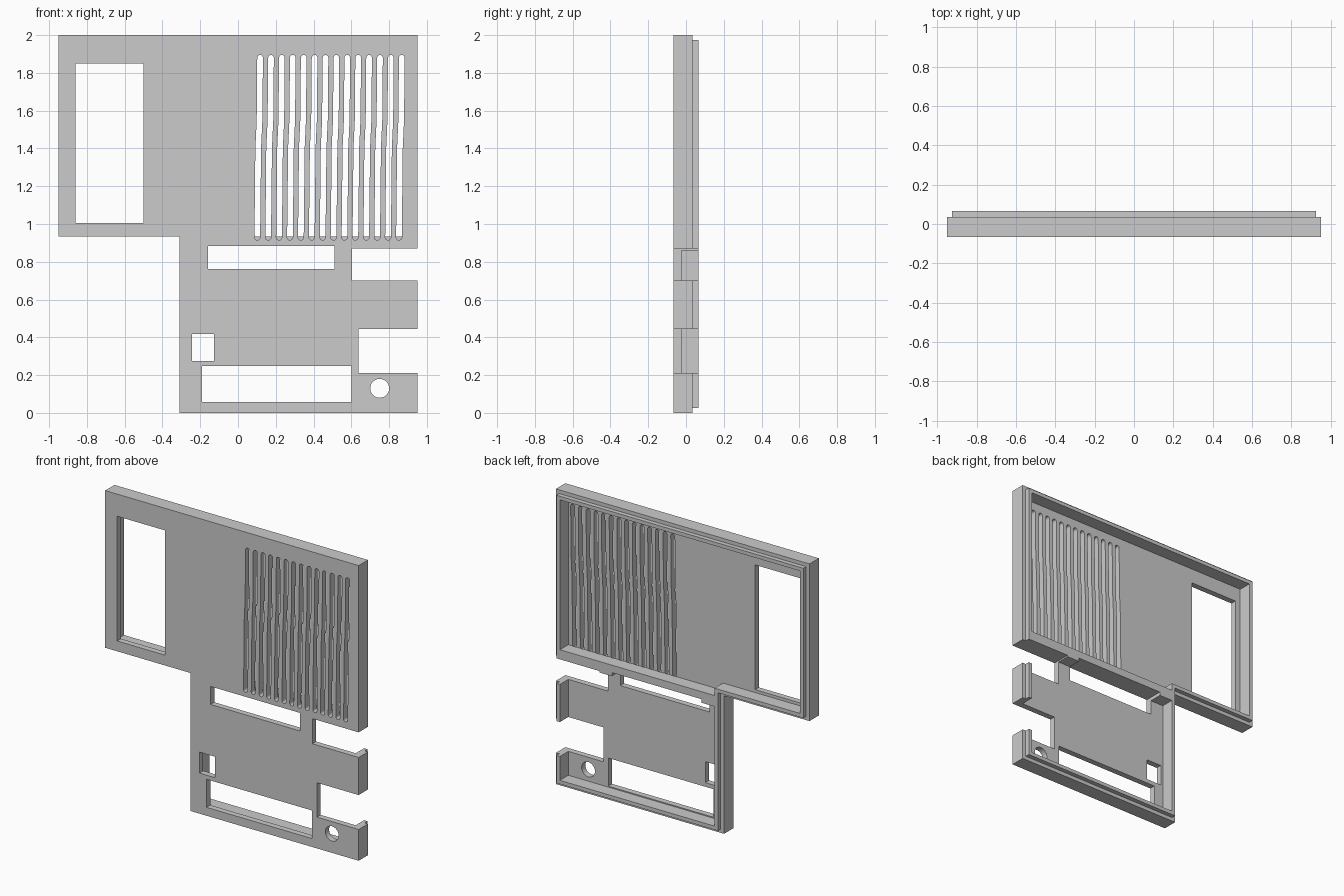
import bpy, bmesh, math

if "Cube" in bpy.data.objects:
    bpy.data.objects.remove(bpy.data.objects["Cube"])

FRONT, FLOOR, STEP, BACK = -0.065, -0.025, 0.035, 0.065


def prism(name, pts, y0, y1):
    """Extrude a closed x-z profile from y0 to y1."""
    bm = bmesh.new()
    face = bm.faces.new([bm.verts.new((x, y0, z)) for x, z in pts])
    ext = bmesh.ops.extrude_face_region(bm, geom=[face])
    for v in ext["geom"]:
        if isinstance(v, bmesh.types.BMVert):
            v.co.y = y1
    bmesh.ops.recalc_face_normals(bm, faces=bm.faces)
    me = bpy.data.meshes.new(name)
    bm.to_mesh(me)
    bm.free()
    ob = bpy.data.objects.new(name, me)
    bpy.context.collection.objects.link(ob)
    return ob


def boolean(target, tool, op):
    """Apply a boolean and remove the tool."""
    tool.hide_render = True
    mod = target.modifiers.new("bool", "BOOLEAN")
    mod.operation, mod.solver, mod.object = op, "EXACT", tool
    bpy.context.view_layer.update()
    dg = bpy.context.evaluated_depsgraph_get()
    me = bpy.data.meshes.new_from_object(target.evaluated_get(dg))
    target.modifiers.clear()
    target.data = me
    bpy.data.objects.remove(tool)


def rect(x0, x1, z0, z1):
    return [(x0, z0), (x1, z0), (x1, z1), (x0, z1)]


def stepped(d, bottom=0.0):
    """Outer outline inset by d, with a chosen bottom height."""
    return [(-0.95 + d, 2 - d), (0.95 - d, 2 - d), (0.95 - d, bottom),
            (-0.31 + d, bottom), (-0.31 + d, 0.935 + d), (-0.95 + d, 0.935 + d)]


# Outer shell plus the narrower mating lip on its back
panel = prism("front_panel", stepped(0), FRONT, STEP)
boolean(panel, prism("lip", stepped(0.025, 0.025), 0.0, BACK), "UNION")

# Upper and lower pockets, leaving a divider rib between them
boolean(panel, prism("upper_pocket", stepped(0.05, 0.935), FLOOR, 0.1), "DIFFERENCE")
boolean(panel, prism("lower_pocket", rect(-0.26, 0.9, 0.05, 0.86), FLOOR, 0.1), "DIFFERENCE")

# Windows and side notches
for r in [(-0.86, -0.50, 1.005, 1.85), (-0.16, 0.51, 0.762, 0.884),
          (-0.243, -0.127, 0.275, 0.417), (-0.19, 0.60, 0.057, 0.247),
          (0.603, 1.1, 0.70, 0.87), (0.637, 1.1, 0.212, 0.445)]:
    boolean(panel, prism("opening", rect(*r), -0.1, 0.1), "DIFFERENCE")

# Round hole
circle = [(0.75 + 0.05 * math.cos(a * math.tau / 40), 0.13 + 0.05 * math.sin(a * math.tau / 40))
          for a in range(40)]
boolean(panel, prism("round_hole", circle, -0.1, 0.1), "DIFFERENCE")

# Row of wavy vent slots with round ends
R = 0.015
path = [(0, 0.93), (0.003, 1.2), (0.005, 1.4), (0.012, 1.55), (0.015, 1.88)]
cap = [(R * math.cos(math.pi * i / 8), R * math.sin(math.pi * i / 8)) for i in range(9)]
for i in range(14):
    cx = 0.102 + i * 0.0577
    pts = [(cx + path[-1][0] + a, path[-1][1] + b) for a, b in cap]
    pts += [(cx + x - R, z) for x, z in path[-2:0:-1]]
    pts += [(cx + path[0][0] - a, path[0][1] - b) for a, b in cap]
    pts += [(cx + x + R, z) for x, z in path[1:-1]]
    boolean(panel, prism("vent_slot", pts, -0.1, FLOOR + 0.001), "DIFFERENCE")
